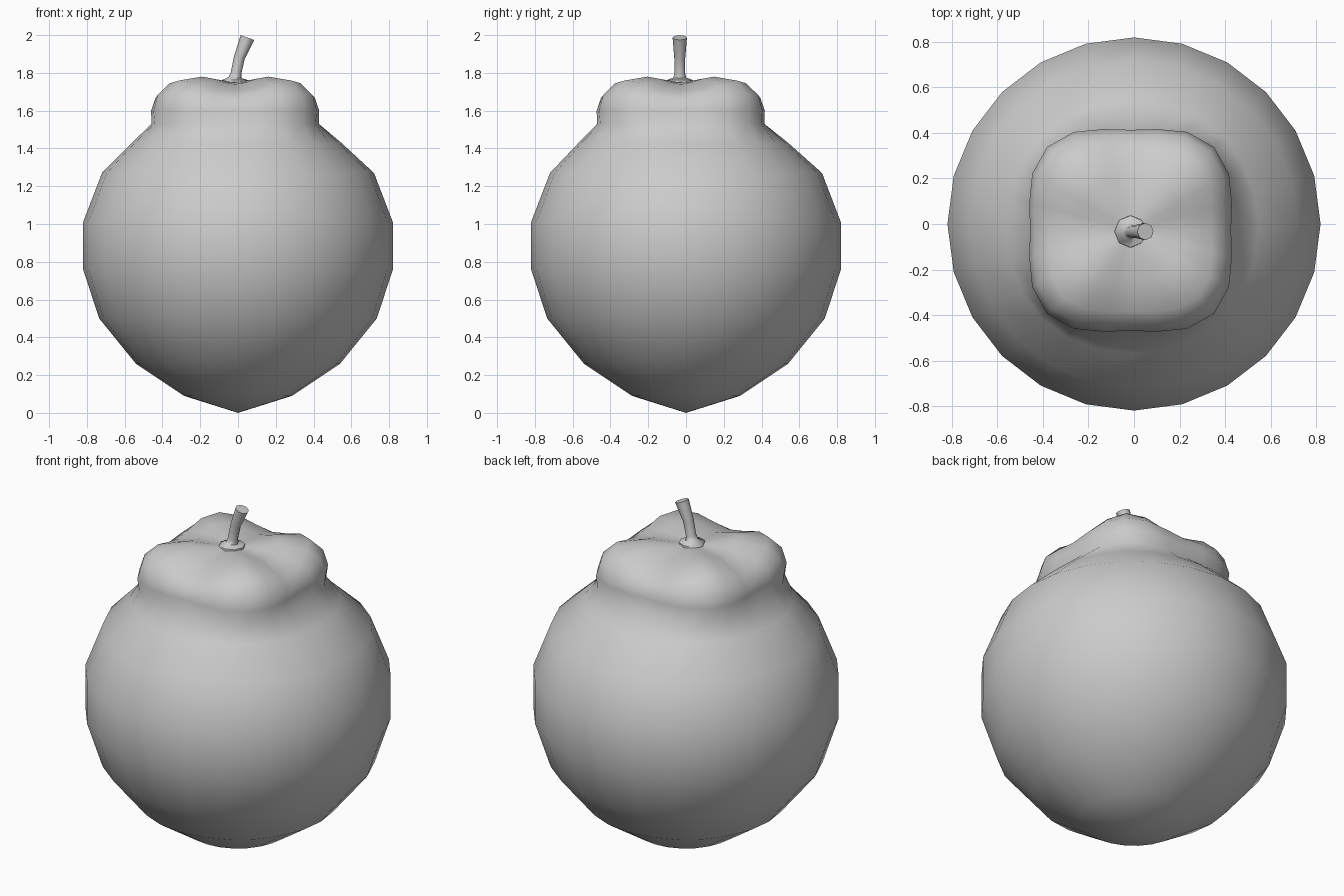
import bpy, bmesh
from math import sin, cos, pi
from mathutils import Vector

cube = bpy.data.objects.get("Cube")
if cube:
    bpy.data.objects.remove(cube, do_unlink=True)

grey = bpy.data.materials.new("plain grey")
grey.use_nodes = True
colour = (0.6, 0.6, 0.6, 1)
grey.diffuse_color = colour
grey.node_tree.nodes["Principled BSDF"].inputs["Base Color"].default_value = colour


def loft(name, rings, start, end):
    """Skin closed rings of points, closing both ends on a centre point."""
    bm = bmesh.new()
    loops = [[bm.verts.new(p) for p in ring] for ring in rings]
    n = len(loops[0])
    for low, high in zip(loops, loops[1:]):
        for i in range(n):
            j = (i + 1) % n
            bm.faces.new((low[i], low[j], high[j], high[i]))
    for loop, tip in ((loops[0], start), (loops[-1], end)):
        centre = bm.verts.new(tip)
        for i in range(n):
            bm.faces.new((loop[i], loop[(i + 1) % n], centre))
    bmesh.ops.recalc_face_normals(bm, faces=bm.faces)
    mesh = bpy.data.meshes.new(name)
    bm.to_mesh(mesh)
    bm.free()
    mesh.materials.append(grey)
    for face in mesh.polygons:
        face.use_smooth = True
    obj = bpy.data.objects.new(name, mesh)
    bpy.context.collection.objects.link(obj)
    return obj


def lobed_ring(z, radius, square=0, lift=0, shift=0, sides=24):
    """Circle that swells and rises at its four corners."""
    ring = []
    for i in range(sides):
        a = 2 * pi * i / sides
        lobe = -cos(4 * a)
        r = radius * (1 + square * lobe)
        ring.append((r * cos(a) - 0.015 * shift, r * sin(a) - 0.028 * shift, z + lift * lobe))
    return ring


# Round fruit with a pointed base, growing into a four-lobed crown
body = [(0.09, 0.285), (0.26, 0.54), (0.5, 0.735), (0.76, 0.82), (1.01, 0.82),
        (1.27, 0.72), (1.43, 0.56, 0.01, 0, 0.5)]
crown = [(1.53, 0.475, 0.07, 0, 1), (1.60, 0.48, 0.08, 0, 1), (1.675, 0.455, 0.08, 0.015, 1),
         (1.73, 0.385, 0.08, 0.03, 1), (1.76, 0.23, 0.08, 0.02, 1), (1.753, 0.09, 0, 0.003, 1)]
loft("fruit", [lobed_ring(*row) for row in body + crown], (0, 0, 0), (-0.015, -0.028, 1.752))

# Leaning stem with a small flared foot: x, z, radius, lean
path = [(-0.015, 1.74, 0.072, 0), (-0.015, 1.762, 0.07, 0), (-0.015, 1.775, 0.034, 0.1),
        (-0.01, 1.80, 0.028, 0.2), (0.007, 1.88, 0.029, 0.25), (0.05, 1.987, 0.038, 0.34)]
rings = []
for x, z, r, lean in path:
    centre = Vector((x, -0.033, z))
    side = Vector((cos(lean), 0, -sin(lean)))
    rings.append([centre + r * (side * cos(k * pi / 4) + Vector((0, sin(k * pi / 4), 0)))
                  for k in range(8)])
stem = loft("stem", rings, (-0.015, -0.033, 1.74), (0.05, -0.033, 1.987))

bpy.ops.object.select_all(action='DESELECT')
stem.select_set(True)
bpy.context.view_layer.objects.active = stem
bpy.ops.object.shade_smooth_by_angle(angle=pi / 3)
